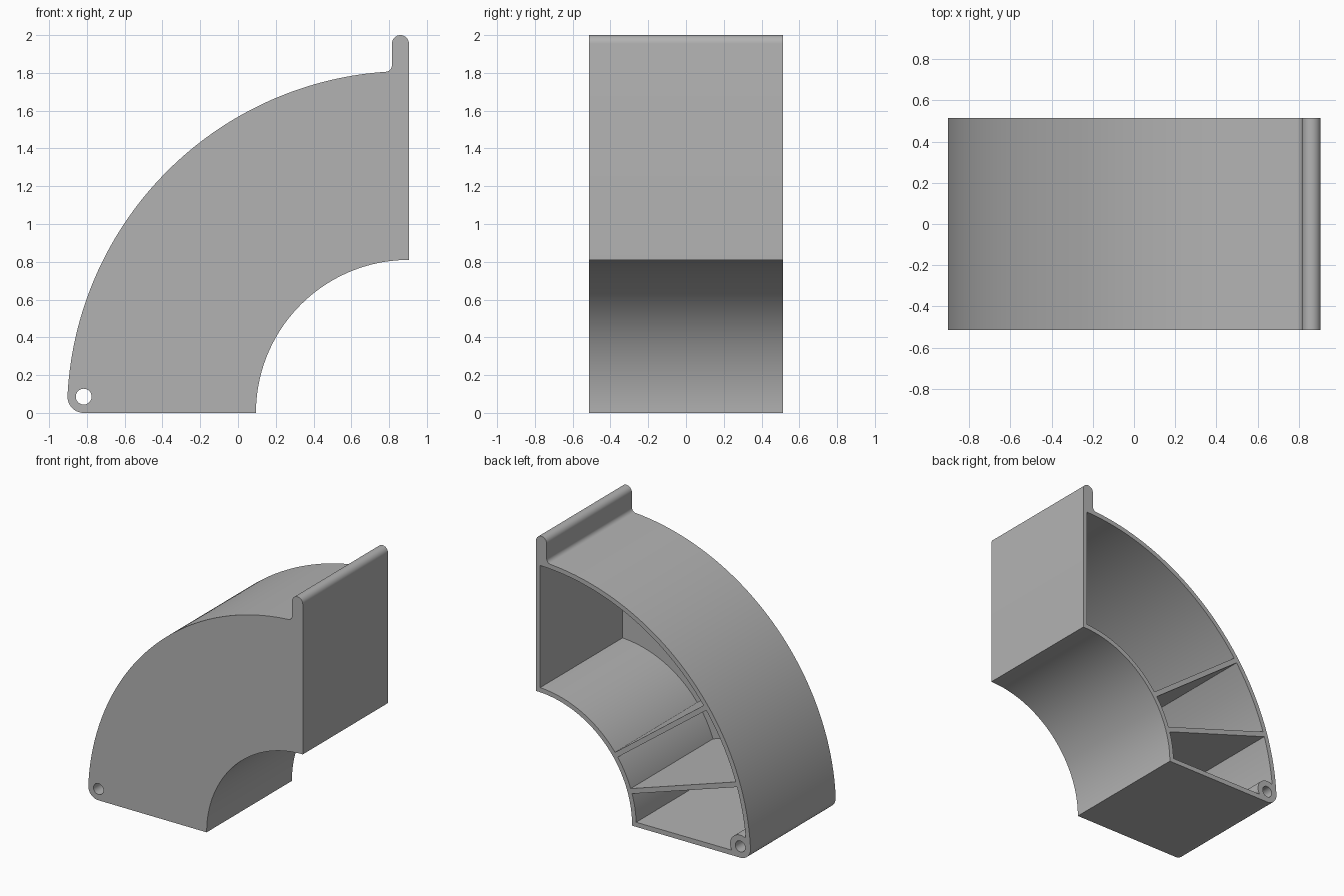
import bpy
import bmesh
from math import sin, cos, asin, acos, pi, radians, hypot

cube = bpy.data.objects.get("Cube")
if cube:
    bpy.data.objects.remove(cube, do_unlink=True)

CX = 0.905             # arc centre is (CX, 0)
R_OUT, R_IN = 1.81, 0.81
HALF = 0.513           # half depth
WALL = 0.035
RIB = 0.019            # half thickness of a rib
BOSS = 0.086           # pivot boss radius
BOSS_DIST = R_OUT - BOSS
BOSS_ANG = asin(BOSS / BOSS_DIST)


def polar(r, a):
    """Point on an arc around the main centre, a = 0 at the base."""
    return (CX - r * cos(a), r * sin(a))


def arc(c, r, a0, a1, n):
    return [(c[0] + r * cos(a0 + (a1 - a0) * i / n),
             c[1] + r * sin(a0 + (a1 - a0) * i / n)) for i in range(n + 1)]


def sweep(r, a0, a1, n=56):
    return [polar(r, a0 + (a1 - a0) * i / n) for i in range(n + 1)]


def prisms(name, items):
    """One object from closed xz profiles, each extruded between two depths."""
    bm = bmesh.new()
    for pts, y0, y1 in items:
        face = bm.faces.new([bm.verts.new((x, y0, z)) for x, z in pts])
        out = bmesh.ops.extrude_face_region(bm, geom=[face])
        verts = [v for v in out["geom"] if isinstance(v, bmesh.types.BMVert)]
        bmesh.ops.translate(bm, verts=verts, vec=(0, y1 - y0, 0))
    bmesh.ops.recalc_face_normals(bm, faces=bm.faces)
    mesh = bpy.data.meshes.new(name)
    bm.to_mesh(mesh)
    bm.free()
    obj = bpy.data.objects.new(name, mesh)
    bpy.context.collection.objects.link(obj)
    return obj


boss_c = polar(BOSS_DIST, BOSS_ANG)

# Outer silhouette: inner arc, lip with round top, fillet, outer arc, round corner
lip_r, fil = 0.045, 0.035
fil_dx = 2 * lip_r + fil
fil_a = acos(fil_dx / (R_OUT + fil))
fil_c = polar(R_OUT + fil, fil_a)
outline = sweep(R_IN, 0, pi / 2)
outline += arc((CX - lip_r, 2 - lip_r), lip_r, 0, pi, 16)
outline += arc(fil_c, fil, 0, -fil_a, 8)
outline += sweep(R_OUT, fil_a, BOSS_ANG, 72)[1:]
outline += arc(boss_c, BOSS, pi - BOSS_ANG, 1.5 * pi, 14)[1:]
body = prisms("curved_bin_body", [(outline, -HALF, HALF)])


def chamber(lo, lo_off, hi, hi_off):
    """Pocket between two radial walls, skirting the pivot boss."""
    ri, ro = R_IN + WALL, R_OUT - WALL
    pts = sweep(ri, lo + asin(lo_off / ri), hi - asin(hi_off / ri))
    outer = sweep(ro, hi - asin(hi_off / ro), lo + asin(lo_off / ro))
    pts += [p for p in outer
            if hypot(p[0] - boss_c[0], p[1] - boss_c[1]) > BOSS + 0.002]
    if lo == 0:
        pts += [p for p in arc(boss_c, BOSS, pi, -pi / 2, 48)
                if hypot(p[0] - CX, p[1]) < ro and p[1] > lo_off]
    return pts


# Three open-backed pockets separated by two ribs, and the pivot hole
rib_a, rib_b = radians(18), radians(36.7)
pockets = [chamber(0, WALL, rib_a, RIB),
           chamber(rib_a, RIB, rib_b, RIB),
           chamber(rib_b, RIB, pi / 2, WALL)]
cuts = [(p, -HALF + WALL, HALF + 0.1) for p in pockets]
cuts.append((arc(boss_c, 0.042, 0, 2 * pi, 32)[:-1], -HALF - 0.1, HALF + 0.1))
cutter = prisms("pocket_cutter", cuts)
cutter.hide_render = True

mod = body.modifiers.new("pockets", "BOOLEAN")
mod.operation = "DIFFERENCE"
mod.solver = "EXACT"
mod.object = cutter
bpy.ops.object.select_all(action="DESELECT")
body.select_set(True)
bpy.context.view_layer.objects.active = body
bpy.ops.object.modifier_apply(modifier=mod.name)
bpy.data.objects.remove(cutter, do_unlink=True)

# Single grey finish
grey = bpy.data.materials.new("plain_grey")
grey.use_nodes = True
colour = (0.45, 0.45, 0.45, 1)
grey.diffuse_color = colour
grey.node_tree.nodes["Principled BSDF"].inputs["Base Color"].default_value = colour
body.data.materials.clear()
body.data.materials.append(grey)
bpy.ops.object.shade_smooth_by_angle(angle=radians(30))
